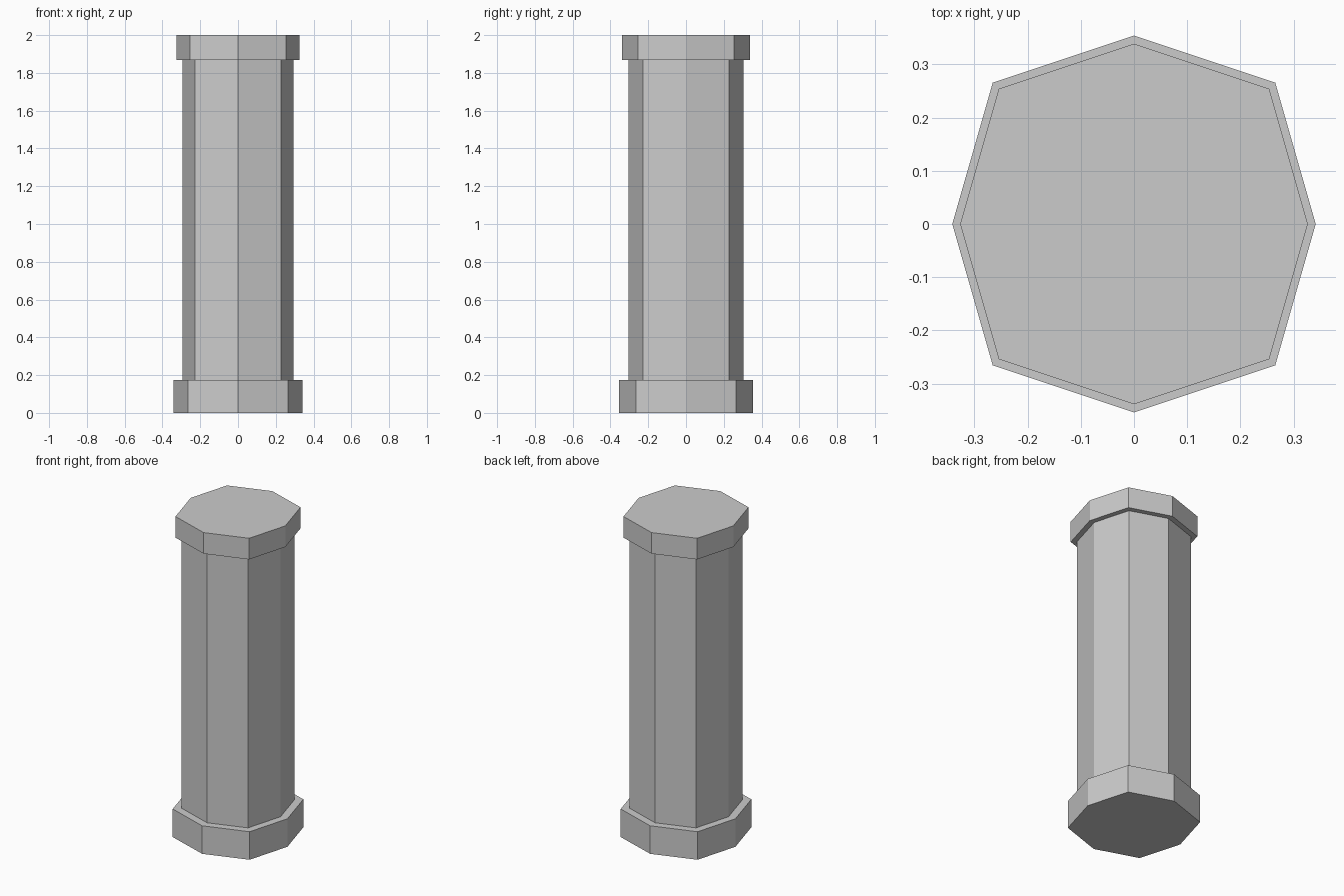
import bpy
import bmesh

if "Cube" in bpy.data.objects:
    bpy.data.objects.remove(bpy.data.objects["Cube"])

# Slightly irregular octagon: corner reach along x, along y, and on the diagonals
RX, RY, RD = 0.3415, 0.354, 0.2655


def prism(name, scale, z0, z1):
    """Upright octagonal block between two heights."""
    outline = [(RX, 0), (RD, RD), (0, RY), (-RD, RD),
               (-RX, 0), (-RD, -RD), (0, -RY), (RD, -RD)]
    bm = bmesh.new()
    face = bm.faces.new([bm.verts.new((x * scale, y * scale, z0)) for x, y in outline])
    top = bmesh.ops.extrude_face_region(bm, geom=[face], use_keep_orig=True)["geom"]
    for v in top:
        if isinstance(v, bmesh.types.BMVert):
            v.co.z = z1
    bmesh.ops.recalc_face_normals(bm, faces=bm.faces)
    mesh = bpy.data.meshes.new(name)
    bm.to_mesh(mesh)
    bm.free()
    obj = bpy.data.objects.new(name, mesh)
    bpy.context.collection.objects.link(obj)
    return obj


# Base, shaft and cap of the column
prism("column_base", 1.0, 0.0, 0.175)
prism("column_shaft", 0.861, 0.175, 1.868)
prism("column_cap", 0.957, 1.868, 2.0)
